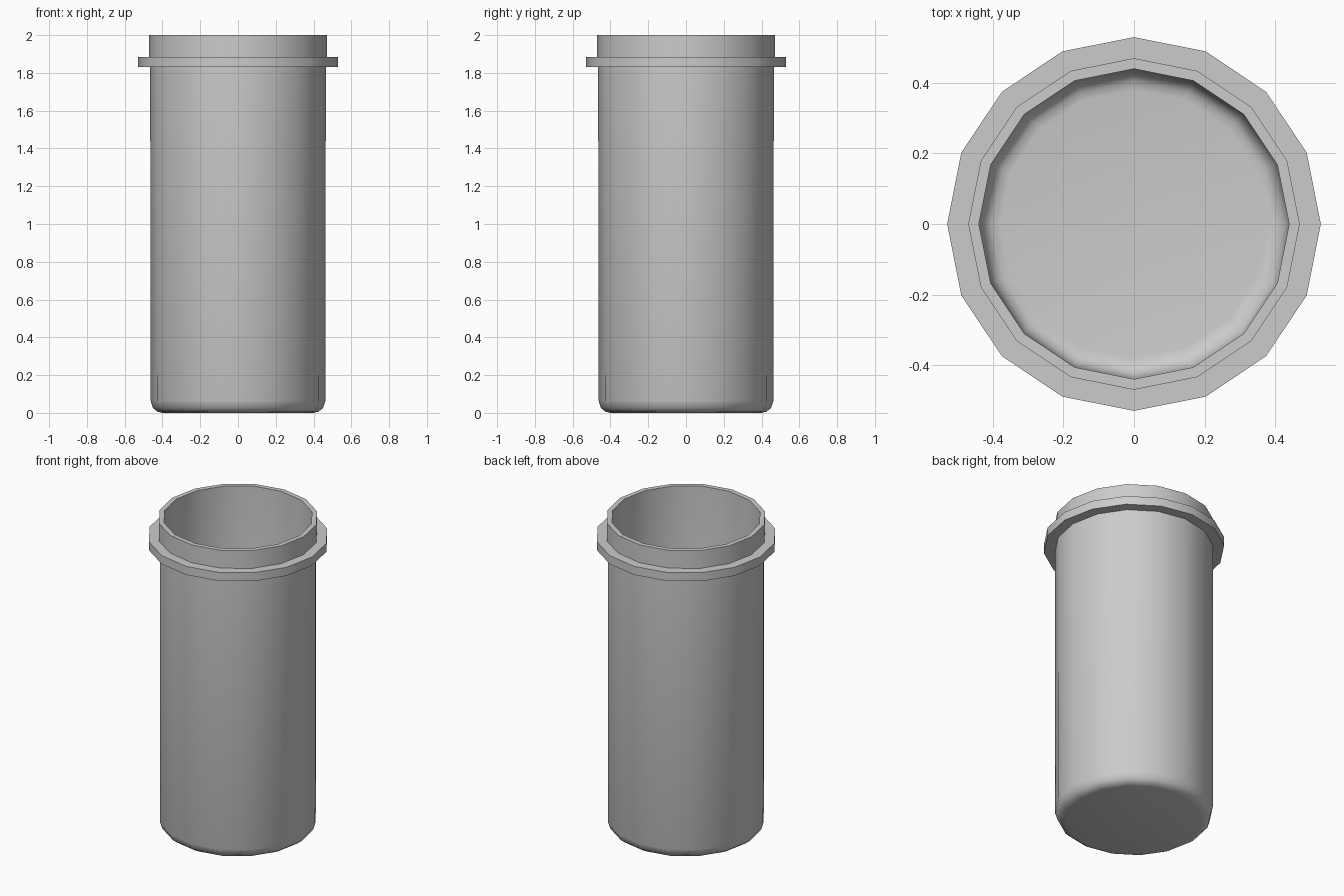
import bpy, bmesh, math

if "Cube" in bpy.data.objects:
    bpy.data.objects.remove(bpy.data.objects["Cube"])

SIDES = 16

# Closed wall section (radius, height): outside from base up, over the rim, down the inside
PROFILE = [
    (0.40, 0.0), (0.425, 0.006), (0.45, 0.025), (0.463, 0.065),
    (0.465, 1.83), (0.53, 1.83), (0.53, 1.885), (0.47, 1.885),
    (0.47, 2.0), (0.44, 2.0),
    (0.437, 0.085), (0.425, 0.05), (0.405, 0.034), (0.38, 0.03),
]


def lathe(name, profile, sides):
    bm = bmesh.new()
    rings = []
    for r, z in profile:
        rings.append([bm.verts.new((r * math.cos(2 * math.pi * i / sides),
                                    r * math.sin(2 * math.pi * i / sides), z))
                      for i in range(sides)])
    for a, b in zip(rings, rings[1:]):
        for i in range(sides):
            j = (i + 1) % sides
            bm.faces.new((a[i], a[j], b[j], b[i]))
    bm.faces.new(rings[0][::-1])   # underside
    bm.faces.new(rings[-1])        # inner floor
    bmesh.ops.recalc_face_normals(bm, faces=bm.faces[:])
    mesh = bpy.data.meshes.new(name)
    bm.to_mesh(mesh)
    bm.free()
    obj = bpy.data.objects.new(name, mesh)
    bpy.context.collection.objects.link(obj)
    return obj


# Open canister with flange and rim
canister = lathe("canister", PROFILE, SIDES)
bpy.context.view_layer.objects.active = canister
canister.select_set(True)
bpy.ops.object.shade_smooth_by_angle(angle=math.radians(50))
